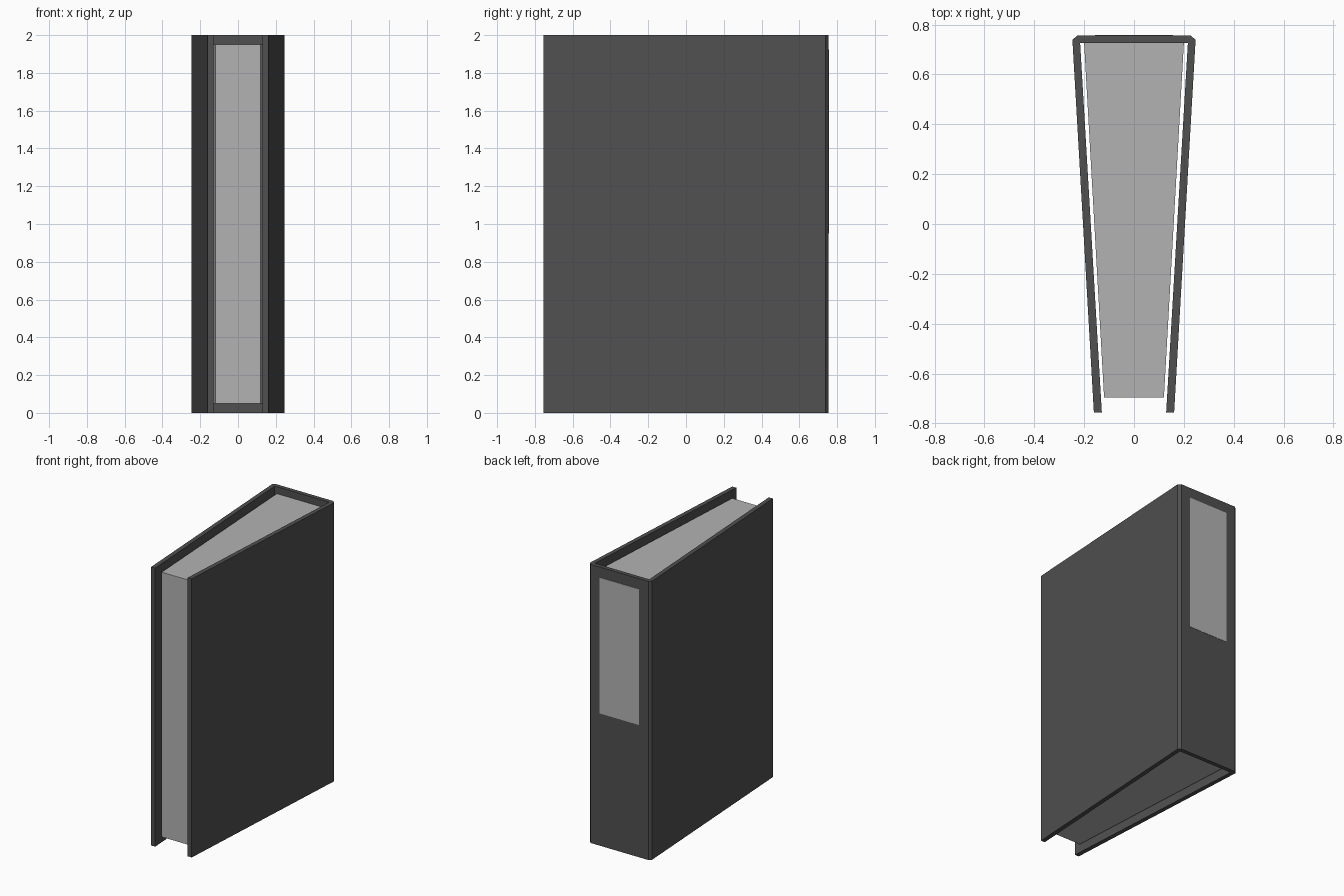
import bpy, bmesh

if "Cube" in bpy.data.objects:
    bpy.data.objects.remove(bpy.data.objects["Cube"])


def material(name, value):
    m = bpy.data.materials.new(name)
    m.diffuse_color = (value, value, value, 1)
    m.use_nodes = True
    m.node_tree.nodes["Principled BSDF"].inputs["Base Color"].default_value = m.diffuse_color
    return m


def extrude_profile(name, half, z0, z1, mat):
    """Mirror a right-hand half outline across x = 0 and extrude it upward."""
    outline = half + [(-x, y) for x, y in reversed(half)]
    bm = bmesh.new()
    face = bm.faces.new([bm.verts.new((x, y, z0)) for x, y in outline])
    up = bmesh.ops.extrude_face_region(bm, geom=[face])["geom"]
    bmesh.ops.translate(bm, vec=(0, 0, z1 - z0),
                        verts=[v for v in up if isinstance(v, bmesh.types.BMVert)])
    bmesh.ops.recalc_face_normals(bm, faces=bm.faces)
    mesh = bpy.data.meshes.new(name)
    bm.to_mesh(mesh)
    bm.free()
    mesh.materials.append(mat)
    obj = bpy.data.objects.new(name, mesh)
    bpy.context.collection.objects.link(obj)
    return obj


dark = material("cover_dark", 0.08)
pale = material("paper_pale", 0.45)

# Cover: one wrapped shell with two tapering boards and a bevelled spine
extrude_profile("cover", [(0.216, 0.725), (0.129, -0.755), (0.161, -0.755),
                          (0.247, 0.738), (0.229, 0.755)], 0, 2, dark)

# Page block: wedge, slightly shorter than the cover
extrude_profile("pages", [(0.12, -0.695), (0.2, 0.725)], 0.05, 1.95, pale)

# Spine label: thin plate on the upper half of the back
extrude_profile("spine_label", [(0.157, 0.754), (0.157, 0.757)], 0.95, 1.925, pale)
